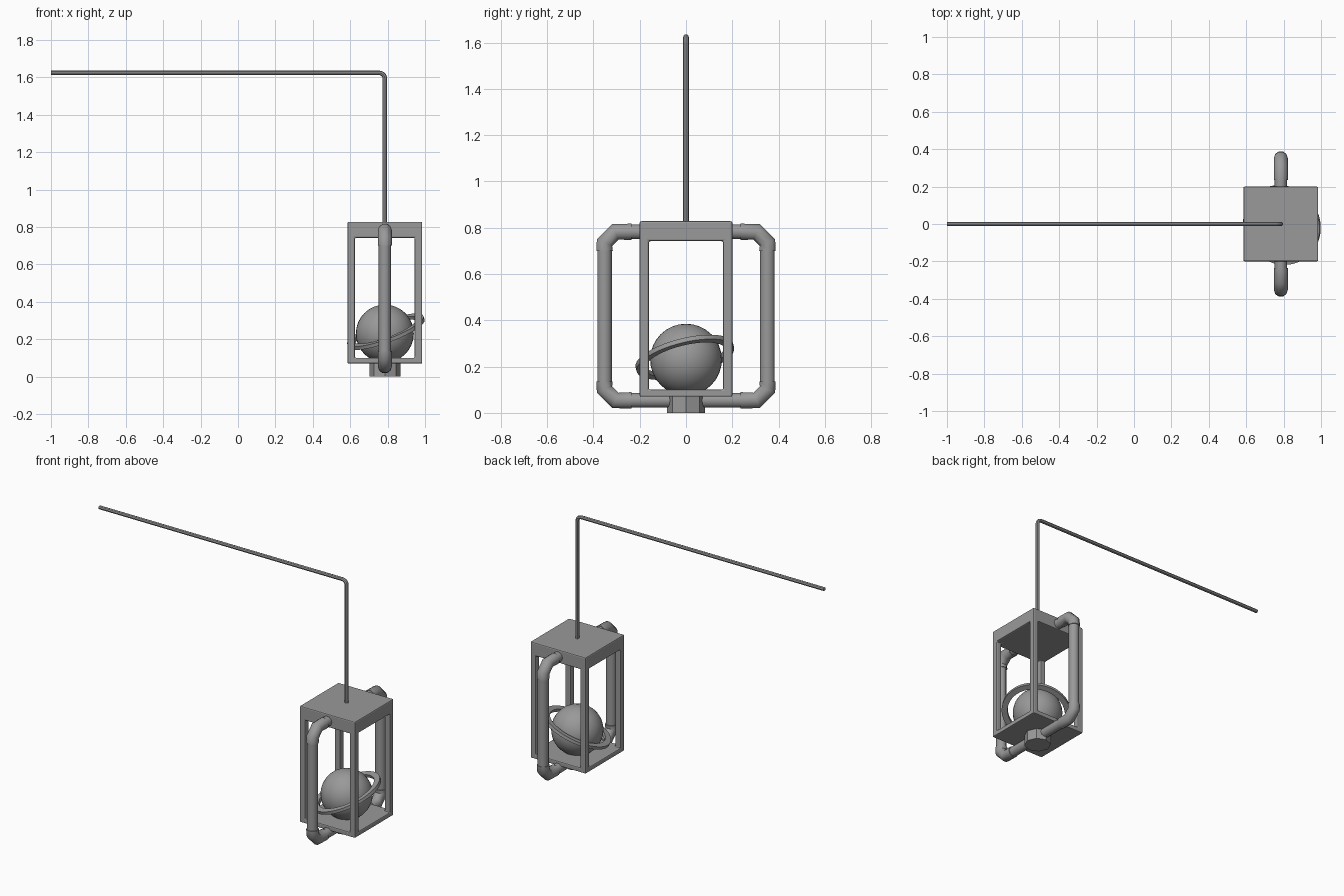
import bpy, bmesh, math
from mathutils import Vector

old = bpy.data.objects.get("Cube")
if old:
    bpy.data.objects.remove(old)

CX = 0.785          # lantern axis
MID = 0.418         # height about which the pipe loop mirrors

grey = bpy.data.materials.new("grey")
grey.use_nodes = True
colour = (0.32, 0.32, 0.32, 1)
grey.diffuse_color = colour
grey.node_tree.nodes["Principled BSDF"].inputs["Base Color"].default_value = colour


def add_object(name, data):
    obj = bpy.data.objects.new(name, data)
    bpy.context.scene.collection.objects.link(obj)
    data.materials.append(grey)
    return obj


def activate(obj):
    bpy.ops.object.select_all(action='DESELECT')
    obj.select_set(True)
    bpy.context.view_layer.objects.active = obj


def smooth(obj, angle=35):
    activate(obj)
    bpy.ops.object.shade_smooth_by_angle(angle=math.radians(angle))


def prism(name, outline, z0, z1):
    """Extrude a flat outline around the lantern axis from z0 to z1."""
    bm = bmesh.new()
    face = bm.faces.new([bm.verts.new((CX + x, y, z0)) for x, y in outline])
    top = bmesh.ops.extrude_face_region(bm, geom=[face])["geom"]
    for v in top:
        if isinstance(v, bmesh.types.BMVert):
            v.co.z = z1
    bmesh.ops.recalc_face_normals(bm, faces=bm.faces)
    mesh = bpy.data.meshes.new(name)
    bm.to_mesh(mesh)
    bm.free()
    return add_object(name, mesh)


def tube(name, points, radius, resolution=3):
    """Round capped tube along a polyline."""
    curve = bpy.data.curves.new(name, 'CURVE')
    curve.dimensions = '3D'
    curve.bevel_depth = radius
    curve.bevel_resolution = resolution
    curve.use_fill_caps = True
    spline = curve.splines.new('POLY')
    spline.points.add(len(points) - 1)
    for p, co in zip(spline.points, points):
        p.co = (*co, 1)
    obj = add_object(name, curve)
    activate(obj)
    bpy.ops.object.convert(target='MESH')
    smooth(bpy.context.view_layer.objects.active, 40)


# Lantern case: a block with a cross-shaped opening that leaves four posts
h, i = 0.2, 0.16
case = prism("lantern_case", [(-h, -h), (h, -h), (h, h), (-h, h)], 0.07, 0.828)
w = 0.3
cross = [(-i, -w), (i, -w), (i, -i), (w, -i), (w, i), (i, i),
         (i, w), (-i, w), (-i, i), (-w, i), (-w, -i), (-i, -i)]
cutter = prism("opening_cutter", cross, 0.1, 0.742)
cutter.hide_render = True
cutter.display_type = 'WIRE'
cut = case.modifiers.new("openings", 'BOOLEAN')
cut.operation = 'DIFFERENCE'
cut.solver = 'EXACT'
cut.object = cutter
bev = case.modifiers.new("soft_edges", 'BEVEL')
bev.width = 0.007
bev.segments = 2
bev.limit_method = 'ANGLE'
activate(case)
for name in ("openings", "soft_edges"):
    bpy.ops.object.modifier_apply(modifier=name)
bpy.data.objects.remove(cutter)

# Octagonal foot below the case
foot = [(0.083 * math.cos(a * math.pi / 4), 0.083 * math.sin(a * math.pi / 4))
        for a in range(8)]
prism("foot", foot, 0, 0.075)

# Globe
bpy.ops.mesh.primitive_uv_sphere_add(segments=32, ring_count=16, radius=0.155,
                                     location=(CX, 0, 0.23))
globe = bpy.context.object
globe.name = "globe"
globe.data.materials.append(grey)
smooth(globe)

# Tilted flat ring around the globe, revolved from a rectangle
bm = bmesh.new()
inner, outer, t = 0.18, 0.217, 0.01
profile = [bm.verts.new((r, 0, z)) for r, z in
           ((inner, -t), (outer, -t), (outer, t), (inner, t))]
edges = [bm.edges.new((profile[k], profile[(k + 1) % 4])) for k in range(4)]
bmesh.ops.spin(bm, geom=profile + edges, cent=(0, 0, 0), axis=(0, 0, 1),
               angle=2 * math.pi, steps=48)
bmesh.ops.remove_doubles(bm, verts=bm.verts, dist=0.0001)
bmesh.ops.recalc_face_normals(bm, faces=bm.faces)
mesh = bpy.data.meshes.new("globe_ring")
bm.to_mesh(mesh)
bm.free()
ring = add_object("globe_ring", mesh)
ring.location = (CX + 0.006, -0.005, 0.24)
ring.rotation_mode = 'QUATERNION'
ring.rotation_quaternion = Vector((0, 0, 1)).rotation_difference(
    Vector((-0.37, -0.25, 1)))
smooth(ring)

# Side pipes, front and back, with chamfered elbows at top and bottom
side, top = 0.352, 0.782
low = 2 * MID - top
elbow = [(0.235, top), (0.305, top), (side, top - 0.047), (side, 0.7)]
for label, s in (("front", -1), ("back", 1)):
    tube(label + "_upright_pipe", [(CX, s * side, 0.12), (CX, s * side, 0.715)], 0.033)
    tube(label + "_top_pipe", [(CX, s * 0.19, top), (CX, s * 0.25, top)], 0.033)
    tube(label + "_bottom_pipe", [(CX, s * 0.05, low), (CX, s * 0.25, low)], 0.033)
    tube(label + "_top_elbow", [(CX, s * y, z) for y, z in elbow], 0.0375)
    tube(label + "_bottom_elbow",
         [(CX, s * y, 2 * MID - z) for y, z in elbow], 0.0375)

# Hanging rod: up from the case, round a small bend, then out to the side
bend, rod_z = 0.03, 1.624
arc = [(CX - bend + bend * math.cos(a), 0, rod_z - bend + bend * math.sin(a))
       for a in (k * math.pi / 12 for k in range(7))]
tube("hanging_rod", [(CX, 0, 0.82)] + arc + [(-1, 0, rod_z)], 0.012, 2)
